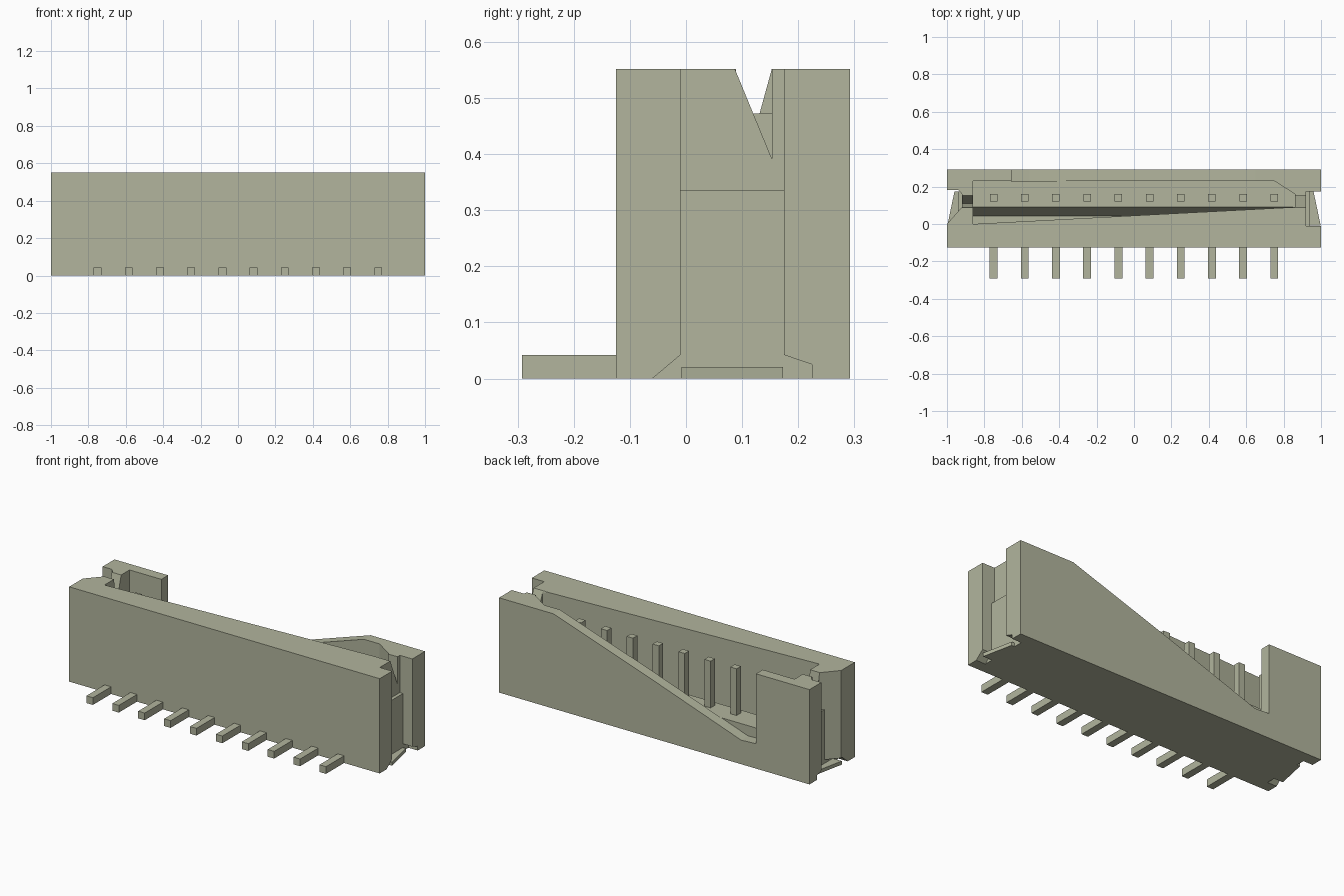
import bpy, bmesh
from mathutils import Vector

cube = bpy.data.objects.get("Cube")
if cube:
    bpy.data.objects.remove(cube, do_unlink=True)

mat = bpy.data.materials.new("grey_green_plastic")
mat.use_nodes = True
colour = (0.445, 0.462, 0.337, 1.0)
mat.diffuse_color = colour
bsdf = next(n for n in mat.node_tree.nodes if n.type == 'BSDF_PRINCIPLED')
bsdf.inputs["Base Color"].default_value = colour


def prism(name, profile, axis, lo, hi):
    """Extrude a 2D profile along an axis: z uses (x, y), y uses (x, z), x uses (y, z)."""
    place = {'x': lambda a, b, t: (t, a, b),
             'y': lambda a, b, t: (a, t, b),
             'z': lambda a, b, t: (a, b, t)}[axis]
    bm = bmesh.new()
    face = bm.faces.new([bm.verts.new(place(a, b, lo)) for a, b in profile])
    ext = bmesh.ops.extrude_face_region(bm, geom=[face])
    step = Vector(place(0, 0, hi - lo))
    bmesh.ops.translate(bm, vec=step,
                        verts=[v for v in ext["geom"] if isinstance(v, bmesh.types.BMVert)])
    bmesh.ops.recalc_face_normals(bm, faces=bm.faces)
    mesh = bpy.data.meshes.new(name)
    bm.to_mesh(mesh)
    bm.free()
    mesh.materials.append(mat)
    obj = bpy.data.objects.new(name, mesh)
    bpy.context.collection.objects.link(obj)
    return obj


def box(name, x0, x1, y0, y1, z0, z1):
    return prism(name, [(x0, y0), (x1, y0), (x1, y1), (x0, y1)], 'z', z0, z1)


def cut(target, cutter):
    """Subtract a cutter, apply the result and discard the cutter."""
    cutter.hide_render = True
    mod = target.modifiers.new("cut", 'BOOLEAN')
    mod.operation = 'DIFFERENCE'
    mod.solver = 'EXACT'
    mod.object = cutter
    bpy.context.view_layer.objects.active = target
    bpy.ops.object.modifier_apply(modifier=mod.name)
    bpy.data.objects.remove(cutter, do_unlink=True)


TOP, FLOOR = 0.552, 0.20

# Outer shell
housing = box("housing", -1, 1, -0.125, 0.292, 0, TOP)

# Main cavity with a slanted front wall and one bevelled corner
cut(housing, prism("cavity_cutter",
                   [(-0.86, 0), (0.86, 0.09), (0.86, 0.16), (0.75, 0.23), (-0.86, 0.23)],
                   'z', FLOOR, 0.7))

# Trough between the front wall and the pin floor
trough = prism("trough_cutter", [(-0.05, 0.06), (0.043, 0.06), (0.09, FLOOR),
                                 (0.09, 0.25), (-0.05, 0.25)], 'x', -0.86, 0.86)
wall_side = prism("wall_cutter", [(-0.9, -0.2), (0.9, -0.2), (0.9, 0.0921), (-0.9, -0.0021)],
                  'z', 0, 0.7)
cut(trough, wall_side)
cut(housing, trough)

# Sloping opening in the back wall
cut(housing, prism("back_opening_cutter",
                   [(0.65, TOP), (0.65, 0.7), (-0.655, 0.7), (-0.655, 0.145),
                    (-0.56, 0.14), (0.03, 0.345)], 'y', 0.228, 0.4))

# End grooves: square on one end, flared on the other
cut(housing, box("groove_cutter", 0.92, 1.1, -0.01, 0.175, -0.1, 0.7))
cut(housing, prism("flared_groove_cutter",
                   [(-1.1, 0), (-1, 0), (-0.92, 0.09), (-0.92, 0.16), (-0.94, 0.183), (-1.1, 0.183)],
                   'z', -0.1, 0.7))

# V notches joining the cavity to the end grooves
cut(housing, prism("notch_cutter", [(0.087, TOP), (0.087, 0.7), (0.153, 0.7),
                                    (0.153, 0.392)], 'x', 0.84, 0.95))
cut(housing, prism("notch_cutter", [(0.087, TOP), (0.087, 0.7), (0.153, 0.7),
                                    (0.153, TOP), (0.109, 0.392)], 'x', -0.95, -0.84))

# Parts repeated on both ends
for side, s in (("left", 1), ("right", -1)):
    lo, hi = sorted((s * 0.94, s * 1.1))
    cut(housing, prism("foot_pocket_cutter",
                       [(-0.06, 0), (-0.01, 0.042), (0.175, 0.042), (0.225, 0.025),
                        (0.225, -0.1), (-0.06, -0.1)], 'x', lo, hi))
    lo, hi = sorted((s * 0.915, s * 0.94))
    box(side + "_end_post", lo, hi, -0.01 if s > 0 else 0.07, 0.175, 0, 0.335)
    prism(side + "_solder_tab", [(s * 0.93, -0.008), (s * 0.998, -0.008),
                                 (s * 0.96, 0.173), (s * 0.93, 0.173)], 'z', 0, 0.021)

# Ten contacts: upright pin inside, flat lead at the front
for i in range(10):
    x = -0.751 + i * 0.1668
    box(f"pin_{i + 1}", x - 0.02, x + 0.02, 0.12, 0.16, FLOOR - 0.03, 0.472)
    box(f"lead_{i + 1}", x - 0.021, x + 0.021, -0.292, -0.12, 0, 0.042)
